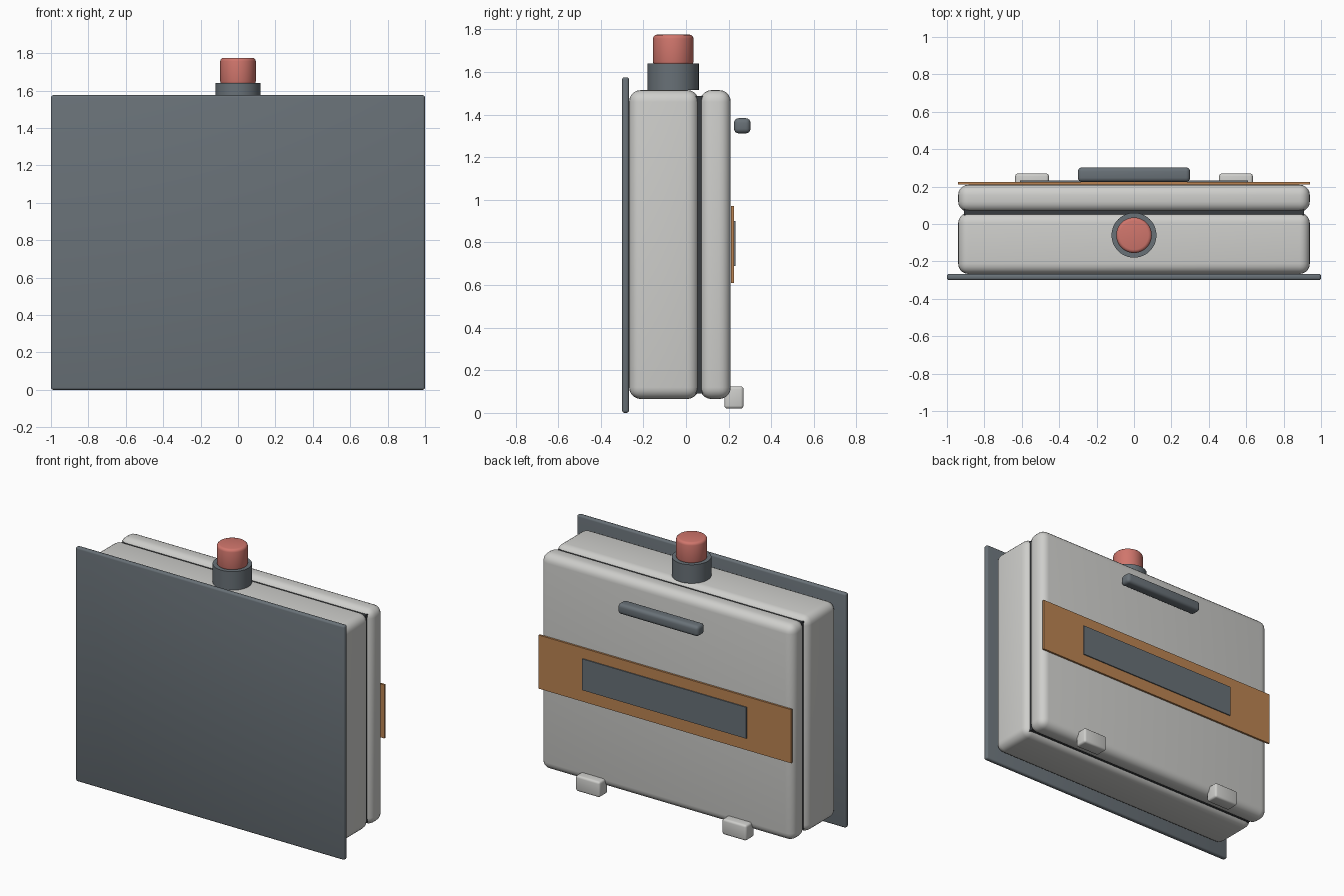
import bpy
from math import radians

cube = bpy.data.objects.get("Cube")
if cube:
    bpy.data.objects.remove(cube, do_unlink=True)


def material(name, rgb):
    mat = bpy.data.materials.new(name)
    mat.use_nodes = True
    mat.diffuse_color = (*rgb, 1)
    mat.node_tree.nodes["Principled BSDF"].inputs["Base Color"].default_value = (*rgb, 1)
    return mat


SHELL = material("light grey shell", (0.62, 0.62, 0.60))
SLATE = material("slate grey", (0.14, 0.165, 0.185))
DARK = material("dark rubber", (0.04, 0.045, 0.05))
RED = material("soft red", (0.63, 0.18, 0.15))
ORANGE = material("orange brown", (0.50, 0.23, 0.085))


def finish(name, mat, bevel, segments):
    obj = bpy.context.object
    obj.name = name
    obj.data.materials.append(mat)
    bpy.ops.object.transform_apply(location=False, rotation=False, scale=True)
    if bevel:
        mod = obj.modifiers.new("Rounded edges", "BEVEL")
        mod.width = bevel
        mod.segments = segments
        mod.limit_method = "ANGLE"
        bpy.ops.object.modifier_apply(modifier=mod.name)
    bpy.ops.object.shade_smooth_by_angle(angle=radians(35))
    return obj


def box(name, x, y, z, mat, bevel=0.0, segments=4):
    """Box from (min, max) ranges."""
    spans = (x, y, z)
    bpy.ops.mesh.primitive_cube_add(size=1, location=[(a + b) / 2 for a, b in spans])
    bpy.context.object.scale = [b - a for a, b in spans]
    return finish(name, mat, bevel, segments)


def drum(name, radius, y, z, mat, bevel=0.0):
    """Upright cylinder between two heights."""
    bpy.ops.mesh.primitive_cylinder_add(vertices=48, radius=radius, depth=z[1] - z[0],
                                        location=(0, y, sum(z) / 2))
    return finish(name, mat, bevel, 3)


# Case: front plate, two rounded shells and the seal between them
box("front_plate", (-1, 1), (-0.30, -0.267), (0, 1.575), SLATE, 0.012, 3)
box("main_shell", (-0.94, 0.94), (-0.267, 0.06), (0.065, 1.515), SHELL, 0.055, 5)
box("rear_shell", (-0.94, 0.94), (0.065, 0.21), (0.065, 1.515), SHELL, 0.055, 5)
box("seal", (-0.91, 0.91), (0.03, 0.095), (0.092, 1.488), DARK)

# Rear band and its inlay
box("rear_band", (-0.94, 0.94), (0.212, 0.225), (0.61, 0.97), ORANGE)
box("band_inlay", (-0.61, 0.61), (0.225, 0.232), (0.69, 0.90), SLATE)

# Handle bar
box("handle", (-0.30, 0.30), (0.225, 0.303), (1.312, 1.383), SLATE, 0.022, 4)

# Feet
for side, sign in (("left", 1), ("right", -1)):
    x = sorted((sign * 0.455, sign * 0.635))
    box(side + "_foot", x, (0.18, 0.27), (0.02, 0.125), SHELL, 0.014, 3)

# Top button on its collar
drum("button_collar", 0.12, -0.06, (1.515, 1.64), SLATE)
drum("button", 0.095, -0.06, (1.63, 1.775), RED, 0.018)
